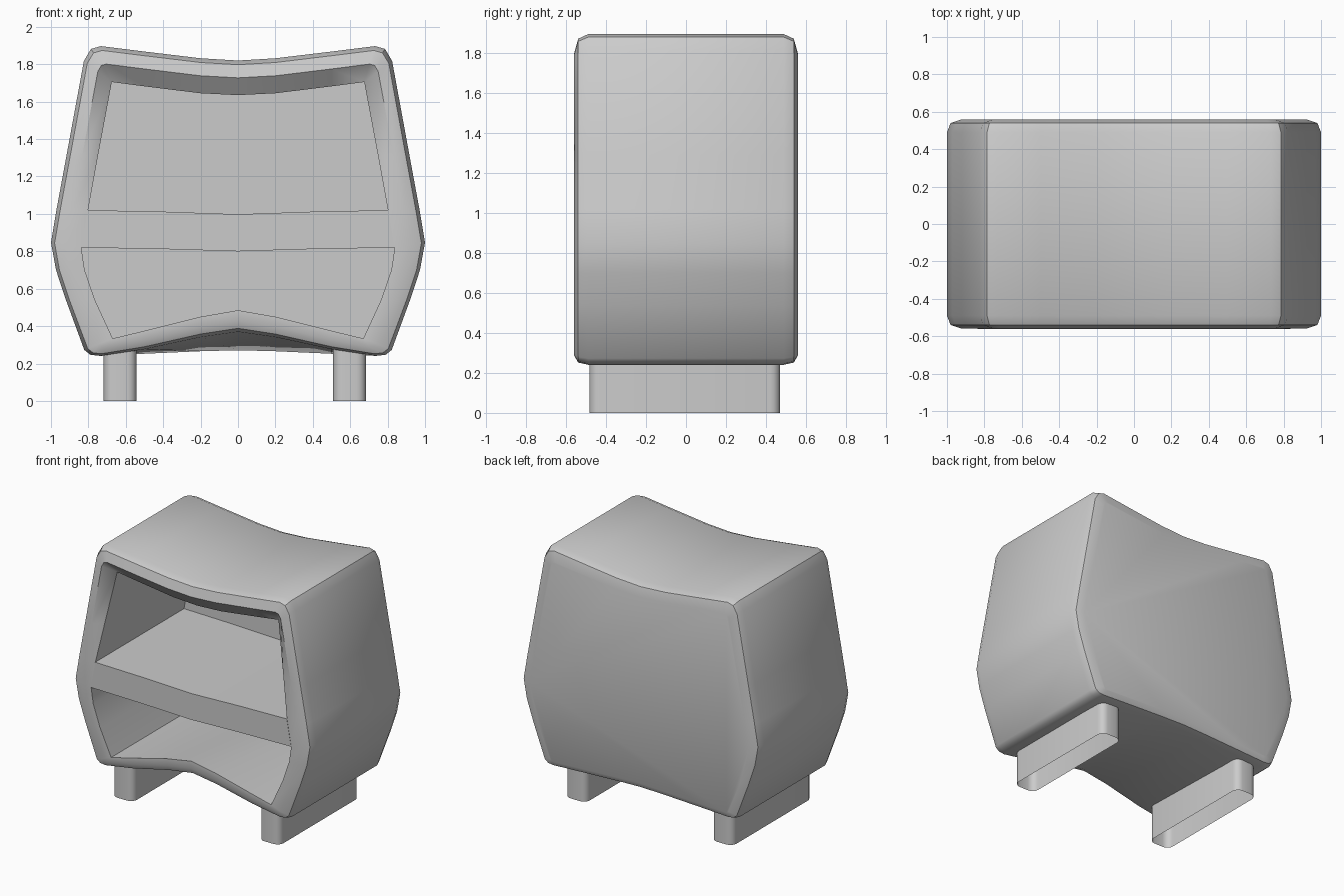
import bpy, bmesh, math

if "Cube" in bpy.data.objects:
    bpy.data.objects.remove(bpy.data.objects["Cube"])

# Half outlines (x, z) from top centre round to bottom centre: front versions
OUTER = [(0, 1.82), (.2, 1.832), (.5, 1.868), (.733, 1.897), (.786, 1.882), (.824, 1.818),
         (.921, 1.29), (.971, 1.02), (1.0, .847), (.973, .70), (.92, .54), (.822, .273),
         (.79, .247), (.738, .241), (.5, .278), (.2, .345), (0, .375)]
INNER = [(0, 1.635), (.2, 1.645), (.5, 1.682), (.675, 1.705), (.675, 1.705), (.675, 1.705),
         (.747, 1.32), (.802, 1.02), (.838, .82), (.82, .70), (.765, .54), (.67, .334),
         (.67, .334), (.67, .334), (.5, .375), (.2, .45), (0, .485)]
# Bottom edge is almost flat at the back
OUTER_BACK = OUTER[:-3] + [(.5, .252), (.2, .265), (0, .27)]
INNER_BACK = INNER[:-3] + [(.5, .345), (.2, .36), (0, .37)]


def mix(a, b, t):
    return [(p[0] + (q[0] - p[0]) * t, p[1] + (q[1] - p[1]) * t) for p, q in zip(a, b)]


def section(y, t):
    """Closed outline at depth y; t goes from outer skin (0) to opening (1)."""
    w = min(1, max(0, (y + .54) / 1.04))
    half = mix(mix(OUTER, OUTER_BACK, w), mix(INNER, INNER_BACK, w), t)
    return half + [(-x, z) for x, z in half[-2:0:-1]]


def finish(name, bm, angle=35):
    bmesh.ops.remove_doubles(bm, verts=bm.verts, dist=1e-4)
    bmesh.ops.recalc_face_normals(bm, faces=bm.faces)
    me = bpy.data.meshes.new(name)
    bm.to_mesh(me)
    bm.free()
    ob = bpy.data.objects.new(name, me)
    bpy.context.collection.objects.link(ob)
    bpy.ops.object.select_all(action='DESELECT')
    ob.select_set(True)
    bpy.context.view_layer.objects.active = ob
    bpy.ops.object.shade_smooth_by_angle(angle=math.radians(angle))
    return ob


def loft(name, rings, cap_start=True, cap_end=True):
    bm = bmesh.new()
    loops = [[bm.verts.new(p) for p in r] for r in rings]
    n = len(loops[0])
    for a, b in zip(loops, loops[1:]):
        for i in range(n):
            j = (i + 1) % n
            bm.faces.new((a[i], a[j], b[j], b[i]))
    if cap_start:
        bm.faces.new(loops[0])
    if cap_end:
        bm.faces.new(loops[-1])
    return finish(name, bm)


# Cabinet shell: back, softened edges, front frame, hollow interior
rings = [[(x, y, z) for x, z in section(y, t)] for y, t in
         [(.56, .5), (.54, .12), (.49, 0), (-.49, 0), (-.54, .12), (-.56, .5)]]
rings.append([(x, -.56 + .08 * max(0, (z - 1.02) / .685), z) for x, z in section(-.56, 1)])
rings.append([(x, .5, z) for x, z in section(.5, 1)])
loft("cabinet_shell", rings)

# Shelf, slightly sagging in the middle
top = [(-.802, 1.02), (-.4, 1.012), (0, .998), (.4, 1.012), (.802, 1.02)]
bottom = [(.838, .82), (.4, .812), (0, .80), (-.4, .812), (-.838, .82)]
loft("shelf", [[(x, y, z) for x, z in top + bottom] for y in (-.562, .5)])


# Legs: hollow runners with rounded corners
def rounded_rect(cx, cy, hx, hy, r, z, seg=4):
    pts = []
    for k, (sx, sy) in enumerate([(1, 1), (-1, 1), (-1, -1), (1, -1)]):
        for i in range(seg + 1):
            a = math.pi / 2 * (k + i / seg)
            pts.append((cx + sx * (hx - r) + r * math.cos(a),
                        cy + sy * (hy - r) + r * math.sin(a), z))
    return pts


for name, cx in (("left_leg", -.63), ("right_leg", .597)):
    loft(name, [rounded_rect(cx, -.006, .088, .478, .05, z) for z in (0, .29)], False, False)
